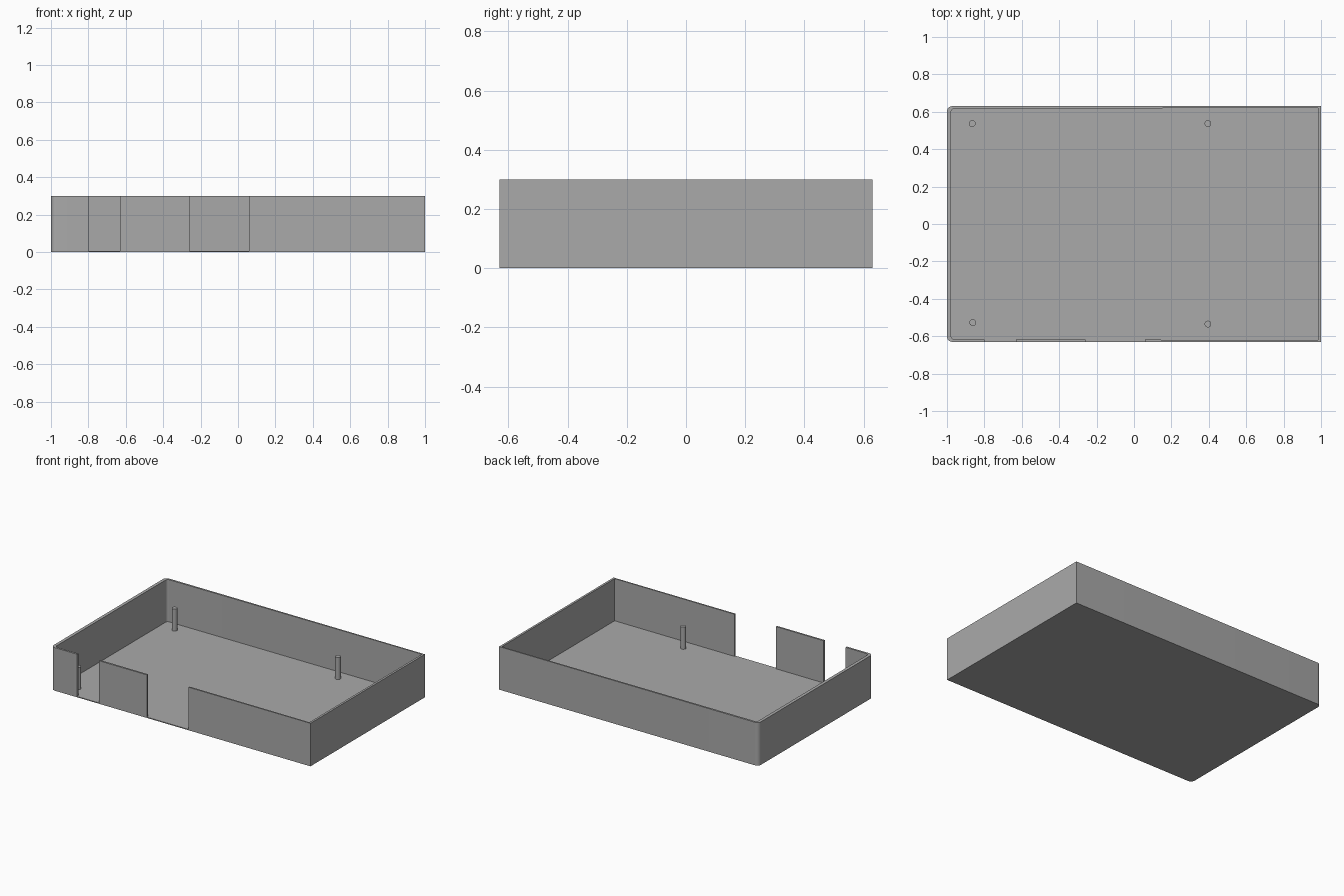
import bpy, bmesh, math

cube = bpy.data.objects.get("Cube")
if cube:
    bpy.data.objects.remove(cube, do_unlink=True)

HX, HY, HEIGHT, FLOOR = 1.0, 0.63, 0.30, 0.006
RADIUS = 0.028

grey = bpy.data.materials.new("plain grey")
grey.use_nodes = True
COLOUR = (0.4, 0.4, 0.4, 1)
grey.diffuse_color = COLOUR
grey.node_tree.nodes["Principled BSDF"].inputs["Base Color"].default_value = COLOUR


def corner(x, y, r, start, steps=8):
    """Quarter arc that rounds the corner of the -x end, counter-clockwise."""
    cx, cy = x + r, y - math.copysign(r, y)
    return [(cx + r * math.cos(start + i * math.pi / 2 / steps),
             cy + r * math.sin(start + i * math.pi / 2 / steps)) for i in range(steps + 1)]


def prism(name, outline, z0, z1):
    """Extrude a counter-clockwise outline between two heights."""
    bm = bmesh.new()
    face = bm.faces.new([bm.verts.new((x, y, z0)) for x, y in outline])
    top = bmesh.ops.extrude_face_region(bm, geom=[face])["geom"]
    bmesh.ops.translate(bm, vec=(0, 0, z1 - z0),
                        verts=[v for v in top if isinstance(v, bmesh.types.BMVert)])
    bmesh.ops.recalc_face_normals(bm, faces=bm.faces)
    mesh = bpy.data.meshes.new(name)
    bm.to_mesh(mesh)
    bm.free()
    mesh.materials.append(grey)
    obj = bpy.data.objects.new(name, mesh)
    bpy.context.collection.objects.link(obj)
    bpy.ops.object.select_all(action='DESELECT')
    obj.select_set(True)
    bpy.context.view_layer.objects.active = obj
    bpy.ops.object.shade_smooth_by_angle(angle=math.radians(30))
    return obj


def inner_y(x):
    """Inner face of the long walls, which taper towards the +x end."""
    return 0.6185 + 0.0025 * x


left_x, right_x = -0.978, 0.985
rounded_end = corner(-HX, HY, RADIUS, math.pi / 2) + corner(-HX, -HY, RADIUS, math.pi)
yl = inner_y(left_x)
inner_end = corner(left_x, yl, 0.016, math.pi / 2) + corner(left_x, -yl, 0.016, math.pi)

# Floor plate
prism("floor", [(HX, -HY), (HX, HY)] + rounded_end, 0, FLOOR)

# Main wall, running round from the wide front opening to the narrow one
wide_end, narrow_end = 0.06, -0.80
outer = [(wide_end, -HY), (HX, -HY), (HX, HY)] + rounded_end + [(narrow_end, -HY)]
inner = [(wide_end, -inner_y(wide_end)), (right_x, -inner_y(right_x)),
         (right_x, inner_y(right_x))] + inner_end + [(narrow_end, -inner_y(narrow_end))]
prism("main_wall", outer + inner[::-1], FLOOR, HEIGHT)

# Free-standing front panel between the two openings
a, b = -0.63, -0.26
prism("front_panel", [(a, -HY), (b, -HY), (b, -inner_y(b)), (a, -inner_y(a))], FLOOR, HEIGHT)

# Support pegs
pegs = {"back_right_peg": (-0.865, 0.537), "back_left_peg": (0.395, 0.537),
        "front_right_peg": (-0.862, -0.527), "front_left_peg": (0.395, -0.535)}
for name, (x, y) in pegs.items():
    ring = [(x + 0.018 * math.cos(i * math.tau / 24), y + 0.018 * math.sin(i * math.tau / 24))
            for i in range(24)]
    prism(name, ring, FLOOR, 0.16)
